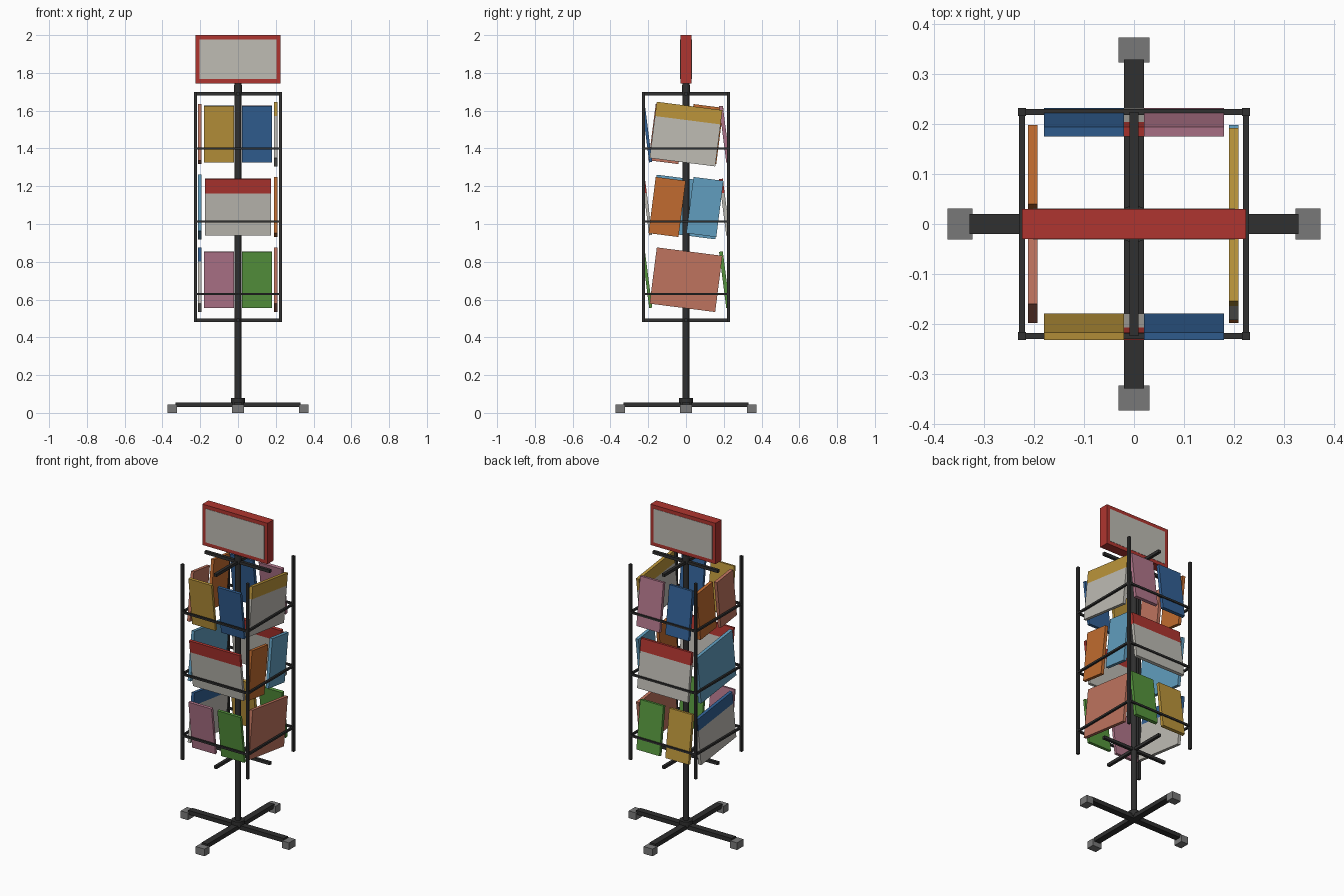
import bpy
from math import radians
from mathutils import Matrix, Vector

if "Cube" in bpy.data.objects:
    bpy.data.objects.remove(bpy.data.objects["Cube"])

# Display colours (sRGB), converted to linear
PALETTE = {
    "black": (0.20, 0.20, 0.20), "grey": (0.47, 0.47, 0.47), "white": (0.74, 0.73, 0.70),
    "red": (0.68, 0.22, 0.20), "yellow": (0.73, 0.58, 0.24), "blue": (0.21, 0.38, 0.58),
    "sky": (0.38, 0.61, 0.74), "orange": (0.75, 0.42, 0.20), "pink": (0.69, 0.46, 0.54),
    "green": (0.34, 0.58, 0.25), "clay": (0.74, 0.45, 0.37),
}
MATS = {}
for key, rgb in PALETTE.items():
    MATS[key] = bpy.data.materials.new(key)
    MATS[key].diffuse_color = (*[c ** 2.2 for c in rgb], 1)


def finish(name, colour):
    ob = bpy.context.object
    ob.name = name
    ob.data.materials.append(MATS[colour])
    return ob


def box(name, centre, size, colour, matrix=None):
    bpy.ops.mesh.primitive_cube_add(size=1)
    ob = finish(name, colour)
    local = Matrix.Translation(centre) @ Matrix.Diagonal((*size, 1))
    ob.data.transform(matrix @ local if matrix else local)
    return ob


def cylinder(name, radius, z0, z1, colour):
    bpy.ops.mesh.primitive_cylinder_add(vertices=16, radius=radius, depth=z1 - z0,
                                        location=(0, 0, (z0 + z1) / 2))
    ob = finish(name, colour)
    bpy.ops.object.shade_smooth_by_angle(angle=radians(35))
    return ob


# Base cross with feet
box("base_bar_x", (0, 0, 0.043), (0.66, 0.04, 0.026), "black")
box("base_bar_y", (0, 0, 0.043), (0.04, 0.66, 0.026), "black")
for s in (-1, 1):
    box("foot_x", (s * 0.349, 0, 0.0225), (0.05, 0.062, 0.045), "grey")
    box("foot_y", (0, s * 0.349, 0.0225), (0.062, 0.05, 0.045), "grey")

# Pole, hub and top collar
cylinder("base_hub", 0.037, 0.045, 0.08, "black")
cylinder("pole", 0.018, 0.05, 1.745, "black")
cylinder("top_collar", 0.021, 1.69, 1.735, "black")

# Cross arms at top and bottom of the rack
for z in (0.49, 1.69):
    box("cross_arm_x", (0, 0, z), (0.45, 0.018, 0.018), "black")
    box("cross_arm_y", (0, 0, z), (0.018, 0.45, 0.018), "black")

# Corner posts and rails
for sx in (-1, 1):
    for sy in (-1, 1):
        box("corner_post", (sx * 0.225, sy * 0.225, 1.09), (0.016, 0.016, 1.22), "black")
for z in (0.63, 1.013, 1.40):
    for s in (-1, 1):
        box("rail_x", (0, s * 0.225, z), (0.45, 0.012, 0.012), "black")
        box("rail_y", (s * 0.225, 0, z), (0.012, 0.45, 0.012), "black")

# Header sign with a pale panel on both faces
box("sign_frame", (0, 0, 1.8725), (0.45, 0.06, 0.255), "red")
for s in (-1, 1):
    box("sign_panel", (0, s * 0.03, 1.8725), (0.405, 0.003, 0.21), "white")


# Books: every item is tipped about the x axis
def book(side, row_z, offset, width, colour, banded=False):
    along_x = side in ("front", "back")
    depth = 0.016 if side == "front" else 0.02
    centre = {"front": (offset, -0.206, row_z), "back": (offset, 0.204, row_z),
              "left": (-0.203, offset, row_z), "right": (0.2, offset, row_z)}[side]
    tilt = radians(7.3 if along_x else -7.3)
    m = Matrix.Translation(Vector(centre)) @ Matrix.Rotation(tilt, 4, "X")

    def slab(name, z, height, col):
        size = (width, depth, height) if along_x else (depth, width, height)
        box(name, (0, 0, z), size, col, m)

    if banded:
        slab(side + "_book_band", 0.112, 0.076, colour)
        slab(side + "_book_cover", -0.038, 0.224, "white")
    else:
        slab(side + "_book", 0, 0.30, colour)


# Per side, top row to bottom row: a pair of colours, or one wide book (colour, banded)
ROWS = (1.476, 1.09, 0.705)
LAYOUT = {
    "front": (("yellow", "blue"), ("red", True), ("pink", "green")),
    "back": (("blue", "pink"), ("red", True), ("yellow", "green")),
    "right": (("yellow", True), ("orange", "sky"), ("clay", False)),
    "left": (("clay", "orange"), ("sky", False), ("blue", True)),
}
for side, rows in LAYOUT.items():
    for z, (a, b) in zip(ROWS, rows):
        if isinstance(b, str):
            book(side, z, -0.1, 0.16, a)
            book(side, z, 0.1, 0.16, b)
        else:
            book(side, z, 0, 0.35, a, b)

for m in bpy.data.materials:
    if m.users and not m.is_grease_pencil:
        m.use_nodes = True
        m.node_tree.nodes["Principled BSDF"].inputs["Base Color"].default_value = m.diffuse_color
